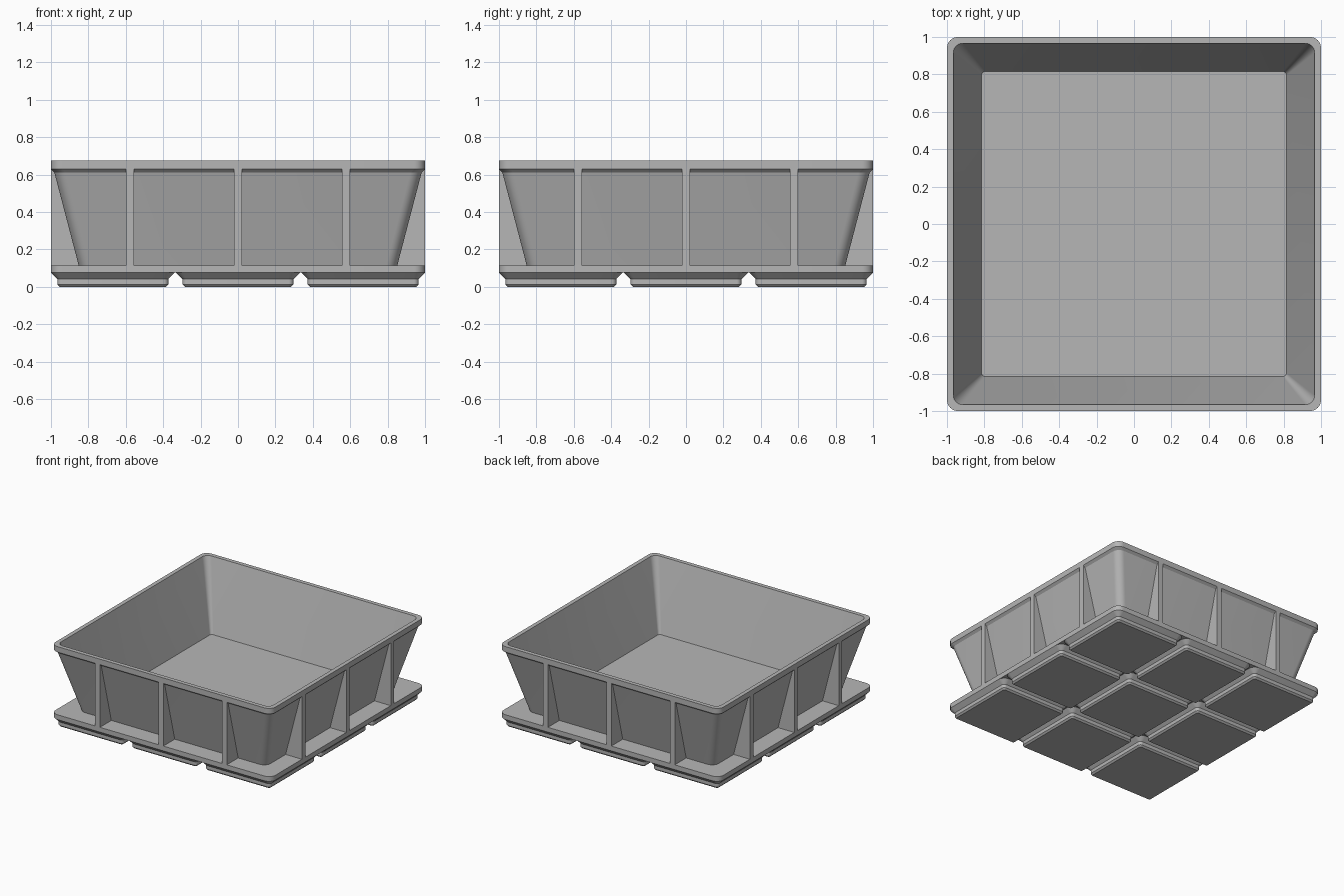
import bpy, bmesh, math

if "Cube" in bpy.data.objects:
    bpy.data.objects.remove(bpy.data.objects["Cube"])

grey = bpy.data.materials.new("plain_grey")
grey.diffuse_color = (0.47, 0.47, 0.47, 1)
grey.use_nodes = True
grey.node_tree.nodes["Principled BSDF"].inputs["Base Color"].default_value = grey.diffuse_color

SEG = 8            # segments per rounded corner
PITCH = 0.6693     # spacing of the feet


def finish(name, bm):
    """Turn a bmesh into a named object with smooth corners and sharp edges."""
    bmesh.ops.recalc_face_normals(bm, faces=bm.faces)
    mesh = bpy.data.meshes.new(name)
    bm.to_mesh(mesh)
    bm.free()
    mesh.materials.append(grey)
    ob = bpy.data.objects.new(name, mesh)
    bpy.context.collection.objects.link(ob)
    bpy.ops.object.select_all(action='DESELECT')
    ob.select_set(True)
    bpy.context.view_layer.objects.active = ob
    bpy.ops.object.shade_smooth_by_angle(angle=math.radians(25))
    return ob


def rounded_square(half, radius):
    pts = []
    for q, (sx, sy) in enumerate([(1, 1), (-1, 1), (-1, -1), (1, -1)]):
        for i in range(SEG + 1):
            a = math.pi / 2 * (q + i / SEG)
            pts.append((sx * (half - radius) + radius * math.cos(a),
                        sy * (half - radius) + radius * math.sin(a)))
    return pts


def loft(name, rings, cx=0, cy=0):
    """Closed solid through rounded squares given as (z, half width, radius)."""
    bm = bmesh.new()
    loops = [[bm.verts.new((cx + x, cy + y, z)) for x, y in rounded_square(h, r)]
             for z, h, r in rings]
    n = len(loops[0])
    for a, b in zip(loops, loops[1:]):
        for i in range(n):
            j = (i + 1) % n
            bm.faces.new((a[i], a[j], b[j], b[i]))
    bm.faces.new(loops[0])
    bm.faces.new(loops[-1])
    return finish(name, bm)


# Stepped feet in a three by three grid
for ix in (-1, 0, 1):
    for iy in (-1, 0, 1):
        loft("foot", [(0, 0.2837, 0.0127), (0.0127, 0.2964, 0.0255),
                      (0.0414, 0.2964, 0.0255), (0.0757, 0.3307, 0.06)],
             ix * PITCH, iy * PITCH)

# Flat plate joining the feet
loft("base_plate", [(0.0757, 1.0, 0.06), (0.115, 1.0, 0.06)])

# Tapered tray: outer wall, chamfered rim, inner wall, floor
loft("tray", [(0.10, 0.848, 0.06), (0.612, 0.982, 0.06), (0.63, 1.0, 0.06),
              (0.675, 1.0, 0.06), (0.675, 0.966, 0.05), (0.118, 0.815, 0.02)])

# Triangular ribs, three on each side
for side in range(4):
    a = side * math.pi / 2
    for u in (-0.5765, 0, 0.5765):
        bm = bmesh.new()
        ends = []
        for w in (u - 0.0215, u + 0.0215):
            profile = [(1.0, 0.115), (1.0, 0.63), (0.975, 0.63), (0.84, 0.115)]
            ends.append([bm.verts.new((d * math.cos(a) - w * math.sin(a),
                                       d * math.sin(a) + w * math.cos(a), z))
                         for d, z in profile])
        bm.faces.new(ends[0])
        bm.faces.new(ends[1])
        for i in range(4):
            j = (i + 1) % 4
            bm.faces.new((ends[0][i], ends[0][j], ends[1][j], ends[1][i]))
        finish("rib", bm)
